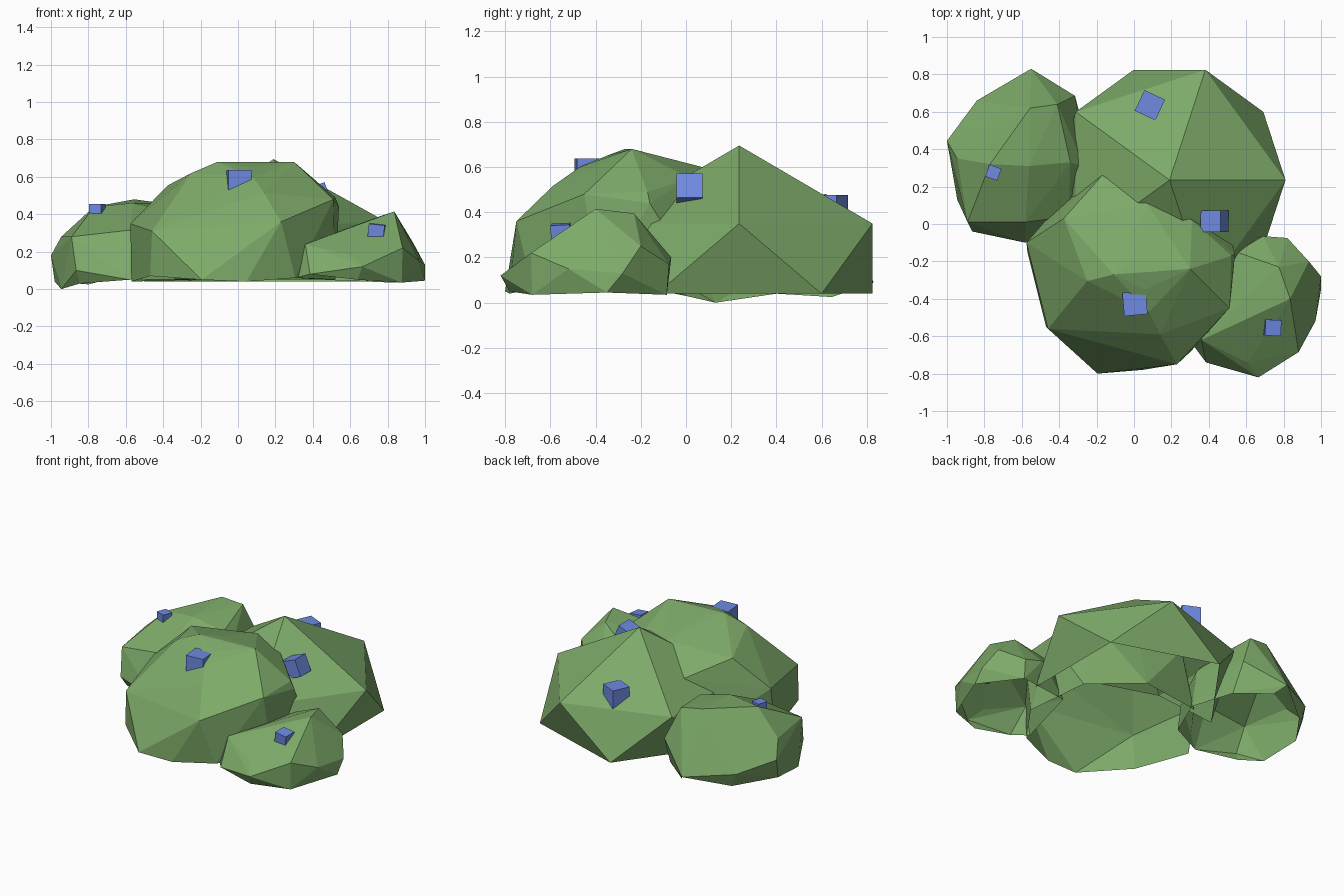
import bpy, bmesh, math
from mathutils import Vector


def material(name, colour):
    m = bpy.data.materials.new(name)
    m.diffuse_color = (*colour, 1)
    return m


GREEN = material("leaf green", (0.205, 0.402, 0.141))
BLUE = material("berry blue", (0.156, 0.254, 0.753))


def finish(bm, name, mat):
    mesh = bpy.data.meshes.new(name)
    bm.to_mesh(mesh)
    bm.free()
    mesh.materials.append(mat)
    ob = bpy.data.objects.new(name, mesh)
    bpy.context.collection.objects.link(ob)
    return ob


def lobe(name, points, open_at=None):
    """Faceted dome wrapped round a few corner points, open underneath
    and, if wanted, round one buried corner."""
    bm = bmesh.new()
    for p in points:
        bm.verts.new(p)
    bmesh.ops.convex_hull(bm, input=bm.verts[:])
    bmesh.ops.delete(bm, geom=[v for v in bm.verts if not v.link_faces], context='VERTS')
    bmesh.ops.recalc_face_normals(bm, faces=bm.faces[:])
    under = [f for f in bm.faces if f.normal.z < -0.7 and f.calc_center_median().z < 0.09]
    bmesh.ops.delete(bm, geom=under, context='FACES')
    if open_at:
        buried = min(bm.verts, key=lambda v: (v.co - Vector(open_at)).length)
        bmesh.ops.delete(bm, geom=[buried], context='VERTS')
    finish(bm, name, GREEN)


def ring(cx, cy, r, z, start):
    return [(cx + r * math.cos(math.radians(start + 72 * i)),
             cy + r * math.sin(math.radians(start + 72 * i)), z) for i in range(5)]


# Large back lobe: half an icosahedron with flattened base
lobe("back_lobe", [(0.19, 0.235, 0.695)]
     + ring(0.19, 0.235, 0.62, 0.35, 0) + ring(0.19, 0.235, 0.62, 0.04, 36),
     open_at=(0, -.355, .04))

# Large front lobe
lobe("front_lobe", [
    (0, -.2, .668), (-.11, -.27, .68), (.30, -.24, .68), (.06, -.35, .65),
    (-.25, -.305, .62), (-.375, .03, .555), (-.17, .26, .45), (.07, .11, .59),
    (.31, .02, .55), (.54, -.16, .44), (.52, -.17, .49), (.51, -.45, .48),
    (.08, -.47, .60), (.14, -.59, .515),
    (.23, -.75, .36), (-.46, -.56, .31), (-.575, -.1, .35), (-.195, -.80, .05),
    (.045, -.78, .04), (.305, -.68, .06), (.52, -.38, .05), (-.47, -.55, .07),
    (-.57, -.15, .04), (-.25, .28, .05), (.18, .34, .05), (.475, .08, .05)])

# Small left lobe
lobe("left_lobe", [
    (-.58, .01, .315), (-.58, -.1, .05), (-.865, -.04, .1), (-.89, .01, .28),
    (-.945, .13, 0), (-1, .445, .18), (-.945, .35, .28), (-.77, .32, .44),
    (-.555, .62, .48), (-.41, .64, .46), (-.56, .31, .46), (-.34, .33, .41),
    (-.55, .83, .09), (-.84, .66, .12), (-.315, .685, .24), (-.5, .76, .04),
    (-.8, .645, .025), (-.98, .4, .04), (-.845, 0, .03), (-.22, .3, .05),
    (-.3, .6, .04), (-.26, .3, .32), (-.35, .04, .25), (-.34, .02, .05)])

# Small right lobe
lobe("right_lobe", [
    (.835, -.4, .415), (.775, -.23, .395), (.935, -.2, .25), (.82, -.075, .17),
    (.69, -.065, .2), (.82, -.085, .035), (1, -.28, .13), (1, -.35, .045),
    (.97, -.52, .15), (.88, -.685, .22), (.875, -.68, .035), (.665, -.82, .12),
    (.605, -.74, .18), (.385, -.74, .08), (.36, -.62, .24), (.31, -.64, .06),
    (.595, -.39, .33), (.515, -.54, .28), (.55, -.15, .28), (.45, -.15, .05),
    (.64, -.78, .05)])

# Cube berries: position, size, tilt in degrees
berries = [
    ((.085, .635, .415), .122, (0, 0, -25)),
    ((.43, .015, .497), .115, (0, -22, 0)),
    ((.005, -.425, .575), .125, (0, 0, 5)),
    ((.74, -.553, .305), .085, (3, 6, -3)),
    ((-.752, .275, .42), .068, (0, 0, -20)),
]
for i, (pos, size, rot) in enumerate(berries):
    bm = bmesh.new()
    bmesh.ops.create_cube(bm, size=size)
    ob = finish(bm, f"berry_{i + 1}", BLUE)
    ob.location = pos
    ob.rotation_euler = [math.radians(a) for a in rot]
